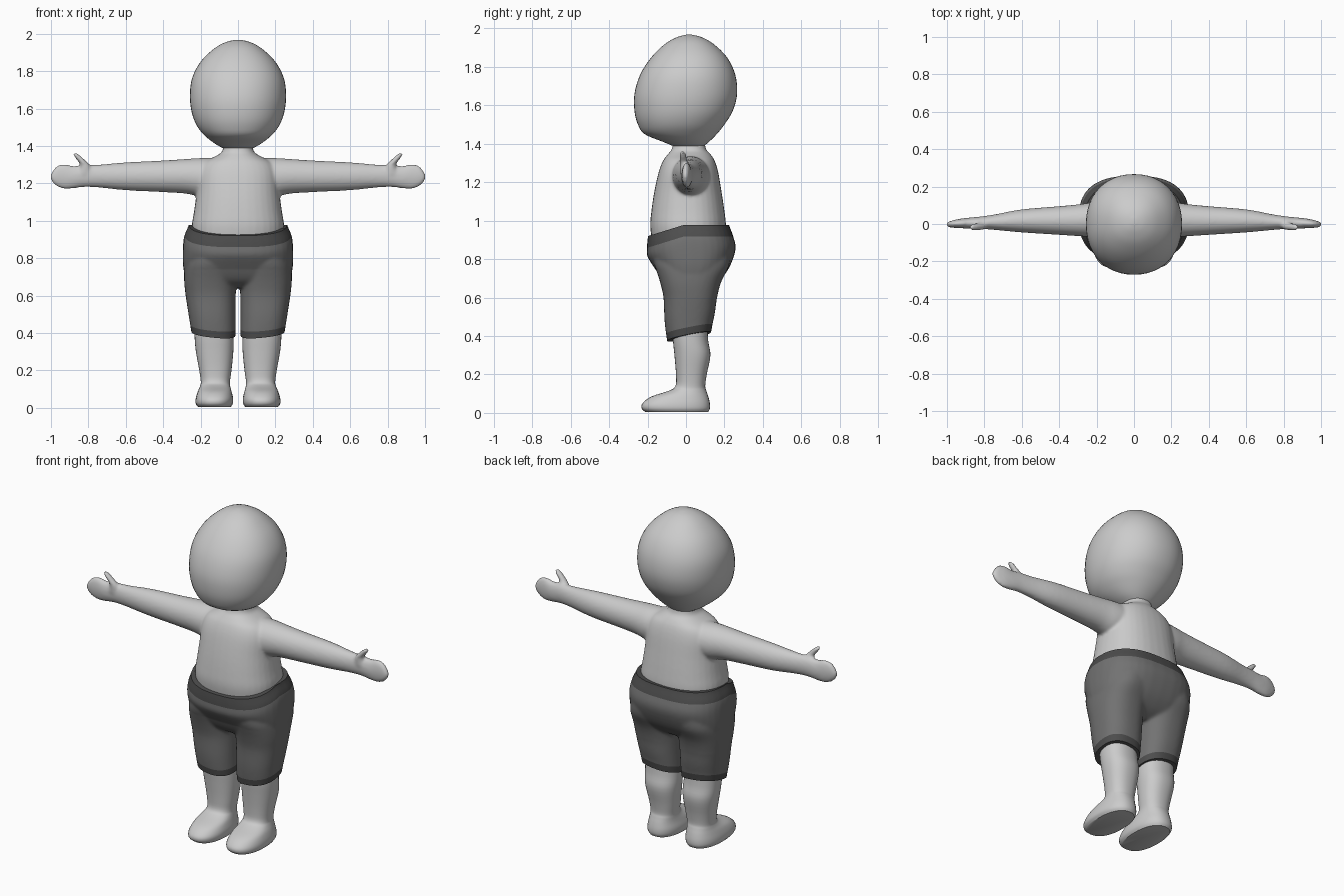
import bpy, bmesh, math
from mathutils import Vector

if "Cube" in bpy.data.objects:
    bpy.data.objects.remove(bpy.data.objects["Cube"])


def material(name, value):
    m = bpy.data.materials.new(name)
    m.diffuse_color = (value, value, value, 1)
    m.use_nodes = True
    m.node_tree.nodes["Principled BSDF"].inputs["Base Color"].default_value = m.diffuse_color
    return m


SKIN = material("light grey skin", 0.6)
CLOTH = material("mid grey cloth", 0.17)
TRIM = material("dark grey trim", 0.075)


def spline(rows, steps):
    """Catmull-Rom interpolation through rows of ring values."""
    out = []
    for i in range(len(rows) - 1):
        a, b, c, d = (rows[max(0, min(len(rows) - 1, i + k))] for k in (-1, 0, 1, 2))
        for s in range(steps):
            t = s / steps
            out.append([0.5 * (2*q + (r-p)*t + (2*p-5*q+4*r-u)*t*t + (3*q-p-3*r+u)*t**3)
                        for p, q, r, u in zip(a, b, c, d)])
    return out + [list(rows[-1])]


def loft(bm, rows, axis="z", power=2.0, mirror=False, seg=36, steps=4):
    """Rows are (position, min_u, max_u, min_v, max_v); u, v = x, y or y, z."""
    for side in ((1, -1) if mirror else (1,)):
        rings = []
        for p, u0, u1, v0, v1 in spline(rows, steps):
            ring = []
            for k in range(seg):
                a = 2 * math.pi * k / seg
                c, s = math.cos(a), math.sin(a)
                u = (u0+u1)/2 + (u1-u0)/2 * math.copysign(abs(c)**(2/power), c)
                v = (v0+v1)/2 + (v1-v0)/2 * math.copysign(abs(s)**(2/power), s)
                x, y, z = (u, v, p) if axis == "z" else (p, u, v)
                ring.append(bm.verts.new((x * side, y, z)))
            rings.append(ring)
        faces = [bm.faces.new(rings[0]), bm.faces.new(rings[-1])]
        for a, b in zip(rings, rings[1:]):
            for k in range(seg):
                n = (k + 1) % seg
                faces.append(bm.faces.new((a[k], a[n], b[n], b[k])))
        bmesh.ops.recalc_face_normals(bm, faces=faces)


def finish(name, bm, mats, voxel=0, smooth=0):
    me = bpy.data.meshes.new(name)
    bm.to_mesh(me)
    bm.free()
    ob = bpy.data.objects.new(name, me)
    bpy.context.collection.objects.link(ob)
    bpy.context.view_layer.objects.active = ob
    bpy.ops.object.select_all(action="DESELECT")
    ob.select_set(True)
    if voxel:
        # Fuse the overlapping volumes and soften the joints
        r = ob.modifiers.new("fuse", "REMESH")
        r.mode, r.voxel_size = "VOXEL", voxel
        s = ob.modifiers.new("soften", "SMOOTH")
        s.factor, s.iterations = 0.5, smooth
        for m in ("fuse", "soften"):
            bpy.ops.object.modifier_apply(modifier=m)
    ob.data.materials.clear()
    for m in mats:
        ob.data.materials.append(m)
    bpy.ops.object.shade_smooth_by_angle(angle=math.radians(50))
    return ob


def sym(z, w, y0, y1):
    return (z, -w, w, y0, y1)


# Head: egg shape with a fuller jaw at the front
bm = bmesh.new()
loft(bm, [sym(1.385, .075, -.06, .09), sym(1.41, .12, -.12, .12), sym(1.45, .172, -.215, .16),
          sym(1.50, .215, -.25, .2), sym(1.57, .245, -.268, .243), sym(1.66, .257, -.268, .266),
          sym(1.76, .246, -.238, .256), sym(1.85, .2, -.18, .213), sym(1.92, .128, -.108, .142),
          sym(1.955, .065, -.045, .08), sym(1.967, .012, 0, .03)], power=2.15, seg=48)
finish("head", bm, [SKIN])

# Torso, arms and thumbs fused into one body
bm = bmesh.new()
loft(bm, [sym(.88, .24, -.175, .2), sym(.97, .247, -.186, .208), sym(1.05, .235, -.18, .2),
          sym(1.15, .222, -.165, .185), sym(1.25, .215, -.143, .168), sym(1.31, .185, -.12, .15),
          sym(1.345, .12, -.095, .128), sym(1.37, .085, -.075, .105), sym(1.42, .075, -.065, .095)],
     power=2.3)
loft(bm, [(.08, -.08, .13, 1.13, 1.335), (.2, -.072, .12, 1.13, 1.335), (.28, -.066, .107, 1.145, 1.33),
          (.4, -.058, .095, 1.153, 1.322), (.6, -.045, .078, 1.163, 1.312), (.74, -.032, .052, 1.177, 1.3),
          (.82, -.026, .04, 1.18, 1.298), (.88, -.025, .034, 1.173, 1.293), (.93, -.022, .028, 1.17, 1.303),
          (.97, -.02, .019, 1.185, 1.292), (.992, -.016, .012, 1.205, 1.265), (1.002, -.011, .006, 1.225, 1.245)],
     axis="x", mirror=True)
loft(bm, [(1.25, .78, .86, -.03, .02), (1.295, .792, .843, -.032, .012), (1.33, .824, .866, -.034, .004),
          (1.352, .848, .881, -.033, -.001), (1.362, .86, .876, -.026, -.01)], mirror=True, seg=20)
finish("torso_and_arms", bm, [SKIN], voxel=.008, smooth=8)

# Legs running down into bare feet
bm = bmesh.new()
loft(bm, [(.5, .03, .235, -.075, .11), (.38, .025, .232, -.068, .115), (.3, .025, .225, -.06, .127),
          (.2, .035, .207, -.052, .108), (.14, .043, .199, -.055, .1), (.115, .042, .203, -.09, .106),
          (.085, .034, .216, -.18, .116), (.05, .026, .226, -.226, .124), (.022, .028, .226, -.23, .124),
          (.004, .038, .214, -.21, .115)], mirror=True, power=2.3)
finish("legs", bm, [SKIN])

# Shorts: seat and trouser legs fused together
bm = bmesh.new()
loft(bm, [sym(.64, .2, -.06, .1), sym(.68, .27, -.118, .165), sym(.75, .293, -.16, .222),
          sym(.85, .295, -.2, .258), sym(.92, .287, -.203, .245), sym(.975, .264, -.198, .225),
          sym(1.02, .255, -.19, .215)], power=2.6)
loft(bm, [(.34, .018, .24, -.09, .12), (.41, .013, .252, -.1, .133), (.5, .013, .266, -.112, .15),
          (.6, .012, .28, -.117, .162), (.68, .01, .288, -.135, .183), (.76, .01, .285, -.16, .222),
          (.82, .01, .27, -.17, .23)], mirror=True, power=2.4)
shorts = finish("shorts", bm, [CLOTH, TRIM], voxel=.009, smooth=8)

# Cut the openings and trim lines, colour the bands, then tilt the hems and waist
HEM, HEM_TOP, BAND, WAIST = .398, .435, .918, .978
bm = bmesh.new()
bm.from_mesh(shorts.data)
for z, up in ((HEM, -1), (HEM_TOP, 0), (BAND, 0), (WAIST, 1)):
    r = bmesh.ops.bisect_plane(bm, geom=bm.verts[:] + bm.edges[:] + bm.faces[:], dist=1e-5,
                               plane_co=(0, 0, z), plane_no=(0, 0, up or 1), clear_outer=bool(up))
    if up:
        bmesh.ops.holes_fill(bm, edges=[e for e in bm.edges if e.is_boundary], sides=0)
for f in bm.faces:
    z = f.calc_center_median().z
    f.material_index = int(z < HEM_TOP or z > BAND)
    f.smooth = True
for v in bm.verts:
    x, y, z = v.co
    low = max(0, min(1, (.6 - z) / .15))
    high = max(0, min(1, (z - .74) / .17))
    v.co.z += low * (.2 * (y - .02) + .1 * (abs(x) - .13)) - high * .31 * max(0, -y - .01)
bm.to_mesh(shorts.data)
bm.free()
bpy.context.view_layer.objects.active = shorts
bpy.ops.object.shade_smooth_by_angle(angle=math.radians(50))
